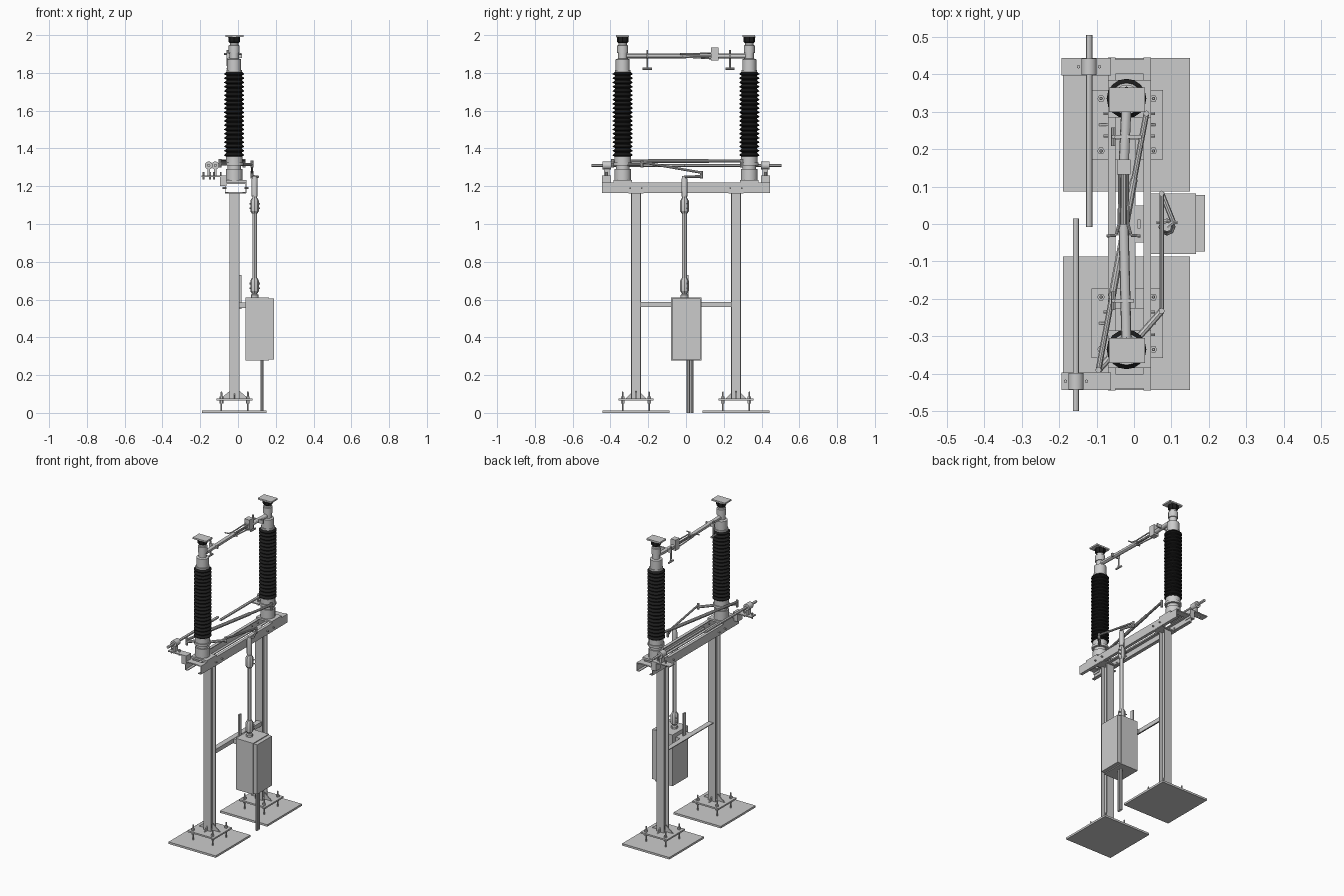
import bpy, bmesh
from math import pi, cos, sin
from mathutils import Vector

black = bpy.data.materials.new("black_rubber")
black.diffuse_color = (0.012, 0.012, 0.012, 1)
CX = -0.02          # centre line of posts and insulators
POST_Y = 0.335      # insulator offset
LEG_Y = 0.265       # column offset


def finish(name, bm, smooth=False, mat=None):
    bmesh.ops.recalc_face_normals(bm, faces=bm.faces)
    me = bpy.data.meshes.new(name)
    bm.to_mesh(me)
    bm.free()
    ob = bpy.data.objects.new(name, me)
    bpy.context.collection.objects.link(ob)
    if mat:
        me.materials.append(mat)
    if smooth:
        bpy.ops.object.select_all(action='DESELECT')
        ob.select_set(True)
        bpy.context.view_layer.objects.active = ob
        bpy.ops.object.shade_smooth_by_angle()
    return ob


def box(name, x0, x1, y0, y1, z0, z1):
    bm = bmesh.new()
    bmesh.ops.create_cube(bm, size=1)
    for v in bm.verts:
        v.co = ((x0 + x1) / 2 + v.co.x * (x1 - x0),
                (y0 + y1) / 2 + v.co.y * (y1 - y0),
                (z0 + z1) / 2 + v.co.z * (z1 - z0))
    return finish(name, bm)


def prism(name, pts, vec):
    """Extrude a planar polygon along a vector."""
    bm = bmesh.new()
    f = bm.faces.new([bm.verts.new(p) for p in pts])
    r = bmesh.ops.extrude_face_region(bm, geom=[f])
    bmesh.ops.translate(bm, vec=vec, verts=[g for g in r['geom'] if isinstance(g, bmesh.types.BMVert)])
    return finish(name, bm)


def lathe(name, prof, x, y, n=16, mat=None):
    """Revolve (radius, z) points around a vertical axis."""
    bm = bmesh.new()
    rings = [[bm.verts.new((x + r * cos(2 * pi * i / n), y + r * sin(2 * pi * i / n), z))
              for i in range(n)] for r, z in prof]
    for a, b in zip(rings, rings[1:]):
        for i in range(n):
            bm.faces.new((a[i], a[(i + 1) % n], b[(i + 1) % n], b[i]))
    bm.faces.new(rings[0])
    bm.faces.new(rings[-1])
    return finish(name, bm, True, mat)


def rod(name, pts, r, n=10):
    """Round bar through a chain of points."""
    bm = bmesh.new()
    for a, b in zip(pts, pts[1:]):
        a, b = Vector(a), Vector(b)
        d = b - a
        m = d.to_track_quat('Z', 'Y').to_matrix().to_4x4()
        m.translation = (a + b) / 2
        bmesh.ops.create_cone(bm, cap_ends=True, segments=n, radius1=r, radius2=r,
                              depth=d.length, matrix=m)
    return finish(name, bm, True)


for s, tag in ((1, "back"), (-1, "front")):
    ly, py = s * LEG_Y, s * POST_Y

    # footing slab and levelled base plate
    box(f"{tag}_footing", -0.19, 0.15, ly - 0.178, ly + 0.178, 0, 0.013)
    box(f"{tag}_base_plate", -0.113, 0.077, ly - 0.093, ly + 0.093, 0.065, 0.075)
    for bx in (-0.088, 0.052):
        for by in (ly - 0.07, ly + 0.07):
            lathe(f"{tag}_anchor_bolt", [(0.004, 0.01), (0.004, 0.05), (0.010, 0.05), (0.010, 0.065),
                  (0.010, 0.088), (0.005, 0.088), (0.005, 0.108), (0.003, 0.112)], bx, by, 6)

    # H-section column
    a, b, t = 0.027, 0.0035, 0.021
    x0, x1 = CX + 0.002 - a, CX + 0.002 + a
    xm = (x0 + x1) / 2
    outline = [(x0, -a), (x1, -a), (x1, -t), (xm + b, -t), (xm + b, t), (x1, t),
               (x1, a), (x0, a), (x0, t), (xm - b, t), (xm - b, -t), (x0, -t)]
    prism(f"{tag}_column", [(x, ly + y, 0.075) for x, y in outline], (0, 0, 1.095))
    # stiffening gussets
    for q in (-1, 1):
        prism(f"{tag}_gusset_x", [(xm + q * 0.02, ly - 0.003, 0.075), (xm + q * 0.075, ly - 0.003, 0.075),
              (xm + q * 0.027, ly - 0.003, 0.115), (xm + q * 0.02, ly - 0.003, 0.115)], (0, 0.006, 0))
        prism(f"{tag}_gusset_y", [(xm - 0.003, ly + q * 0.026, 0.075), (xm - 0.003, ly + q * 0.055, 0.075),
              (xm - 0.003, ly + q * 0.026, 0.105)], (0.006, 0, 0))
    box(f"{tag}_column_cap", -0.068, 0.043, ly - 0.04, ly + 0.04, 1.162, 1.17)

    # cross tie, mounting plate and bolts on the top beam
    box(f"{tag}_cross_tie", -0.066, 0.041, s * 0.42 - 0.02, s * 0.42 + 0.02, 1.213, 1.22)
    box(f"{tag}_insulator_plate", -0.07, 0.045, py - 0.05, py + 0.05, 1.22, 1.232)
    for by in (0.235, 0.295):
        rod(f"{tag}_beam_bolt_right", [(0.035, s * by, 1.19), (0.056, s * by, 1.19)], 0.005, 6)
        rod(f"{tag}_beam_bolt_left", [(-0.06, s * by, 1.19), (-0.082, s * by, 1.19)], 0.005, 6)

    # rotating bearing base
    lathe(f"{tag}_bearing", [(0.044, 1.232), (0.044, 1.29), (0.036, 1.29), (0.036, 1.31),
          (0.05, 1.31), (0.05, 1.325), (0.044, 1.325), (0.044, 1.357)], CX, py, 20)
    # ribbed insulator
    prof = [(0.038, 1.352)]
    n = 20
    p = 0.452 / n
    for i in range(n):
        z = 1.356 + i * p
        prof += [(0.040, z), (0.053, z + p * 0.3), (0.053, z + p * 0.45), (0.040, z + p * 0.9)]
    prof.append((0.038, 1.81))
    lathe(f"{tag}_insulator", prof, CX, py, 16, black)
    # metal cap and terminal
    lathe(f"{tag}_cap", [(0.042, 1.805), (0.042, 1.815), (0.037, 1.815), (0.037, 1.872), (0.024, 1.876),
          (0.024, 1.905), (0.029, 1.905), (0.029, 1.945), (0.022, 1.947), (0.022, 1.962)], CX, py, 16)
    lathe(f"{tag}_terminal_boot", [(0.024, 1.958), (0.03, 1.965), (0.032, 1.992)], CX, py, 8, black)
    box(f"{tag}_terminal_pad", -0.067, 0.03, py - 0.036, py + 0.03, 1.99, 2.0)

    # earthing bar and its bracket
    ex = -0.12 if s > 0 else -0.155
    y0, y1 = (-0.008, 0.505) if s > 0 else (-0.5, 0.015)
    rod(f"{tag}_earthing_bar", [(ex, y0, 1.31), (ex, y1, 1.31)], 0.0085, 12)
    box(f"{tag}_earthing_bracket", -0.193, -0.085, s * 0.42 - 0.024, s * 0.42 + 0.024, 1.25, 1.257)
    box(f"{tag}_bracket_arm", -0.095, -0.062, s * 0.42 - 0.024, s * 0.42 + 0.024, 1.2, 1.257)
    box(f"{tag}_clamp_stem", ex - 0.007, ex + 0.007, s * 0.42 - 0.015, s * 0.42 + 0.015, 1.257, 1.305)
    rod(f"{tag}_clamp_sleeve", [(ex, s * 0.42 - 0.022, 1.31), (ex, s * 0.42 + 0.022, 1.31)], 0.021, 14)
    for q in (-0.028, 0.028):
        rod(f"{tag}_clamp_bolt", [(ex + q, s * 0.42, 1.235), (ex + q, s * 0.42, 1.275)], 0.005, 6)

# twin channel top beam
for xo, d in ((-0.07, 1), (0.045, -1)):
    c = [(0, 0), (0.02, 0), (0.02, 0.005), (0.004, 0.005), (0.004, 0.05), (0.02, 0.05), (0.02, 0.055), (0, 0.055)]
    prism("top_beam_channel", [(xo + d * x, -0.445, 1.165 + z) for x, z in c], (0, 0.89, 0))

# brace between the columns
box("brace_web", -0.002, 0.004, -0.24, 0.24, 0.56, 0.587)
box("brace_flange", -0.03, 0.004, -0.24, 0.24, 0.582, 0.587)
box("cabinet_strap", 0.009, 0.018, -0.012, 0.012, 0.55, 0.73)
box("cabinet_mount", 0.002, 0.042, -0.05, 0.05, 0.555, 0.585)

# drive cabinet, door and conduits
box("cabinet", 0.04, 0.165, -0.08, 0.082, 0.277, 0.61)
box("cabinet_door", 0.165, 0.19, -0.074, 0.077, 0.283, 0.605)
for cy in (0.012, 0.032):
    rod("conduit", [(0.127, cy, 0), (0.127, cy, 0.28)], 0.009, 10)

# vertical drive shaft with two couplings
SX, SY = 0.088, -0.008
rod("drive_shaft", [(SX, SY, 0.6), (SX, SY, 1.255)], 0.012, 12)
lathe("shaft_head", [(0.016, 1.145), (0.016, 1.235), (0.011, 1.255)], SX, SY, 12)
for z in (0.645, 1.068):
    lathe("shaft_coupling", [(0.015, z - 0.012), (0.023, z), (0.023, z + 0.055), (0.014, z + 0.07)], SX, SY, 8)
    for dz in (0.015, 0.04):
        rod("coupling_bolt", [(SX - 0.028, SY + 0.012, z + dz), (SX + 0.028, SY + 0.012, z + dz)], 0.004, 6)
lathe("shaft_gland", [(0.02, 0.605), (0.02, 0.625), (0.014, 0.63)], SX, SY, 12)

# crank, operating rod and driven lever
rod("crank_arm", [(SX, SY, 1.25), (0.105, 0.005, 1.25), (0.074, 0.082, 1.252)], 0.007, 8)
rod("crank_pin", [(0.074, 0.082, 1.24), (0.074, 0.082, 1.28)], 0.007, 8)
rod("operating_rod", [(0.074, 0.082, 1.272), (0.074, -0.232, 1.327)], 0.0065, 10)
rod("lever_pin", [(0.074, -0.232, 1.3), (0.074, -0.232, 1.337)], 0.008, 8)
rod("driven_lever", [(0.01, -0.305, 1.315), (0.074, -0.232, 1.315)], 0.009, 8)

# linkage crossing between the insulators
rod("cross_link", [(-0.095, -0.39, 1.333), (0.033, 0.295, 1.333)], 0.008, 10)
rod("cross_link_sleeve", [(-0.06, -0.2, 1.333), (0.0, 0.12, 1.333)], 0.0105, 10)
rod("front_link_lever", [(CX - 0.03, -0.34, 1.32), (-0.095, -0.39, 1.32)], 0.009, 8)
rod("front_link_pin", [(-0.095, -0.39, 1.3), (-0.095, -0.39, 1.345)], 0.008, 8)
rod("back_link_pin", [(0.033, 0.295, 1.3), (0.033, 0.295, 1.345)], 0.008, 8)

# swinging contact arms at the top
rod("front_contact_arm", [(CX, -0.32, 1.89), (-0.028, 0.0, 1.89)], 0.0135, 12)
rod("front_contact_tip", [(-0.028, 0.0, 1.89), (-0.028, 0.15, 1.89)], 0.008, 10)
rod("back_contact_arm", [(CX, 0.32, 1.89), (-0.028, 0.15, 1.89)], 0.0135, 12)
box("contact_block", -0.046, -0.01, 0.132, 0.172, 1.866, 1.935)
for q in (-1, 1):
    rod("contact_finger", [(-0.028 + q * 0.01, 0.14, 1.905), (-0.028 + q * 0.012, -0.0, 1.9),
                           (-0.028 + q * 0.02, -0.03, 1.9), (-0.028 + q * 0.045, -0.032, 1.9)], 0.004, 8)
    rod("lower_contact_finger", [(-0.028 + q * 0.01, 0.14, 1.875), (-0.028 + q * 0.012, -0.02, 1.885)], 0.004, 8)

# earthing hooks on the arms
for y, d, xe in ((-0.205, -1, 0.0), (0.233, 1, 0.02)):
    box("hook_clamp", -0.06, xe, y - 0.005, y + 0.005, 1.88, 1.902)
    rod("hook_stem", [(-0.055, y, 1.92), (-0.055, y, 1.84), (-0.05, y, 1.822)], 0.005, 8)
    rod("hook_foot", [(-0.055, y - 0.025, 1.822), (-0.055, y + 0.025, 1.822)], 0.006, 8)
